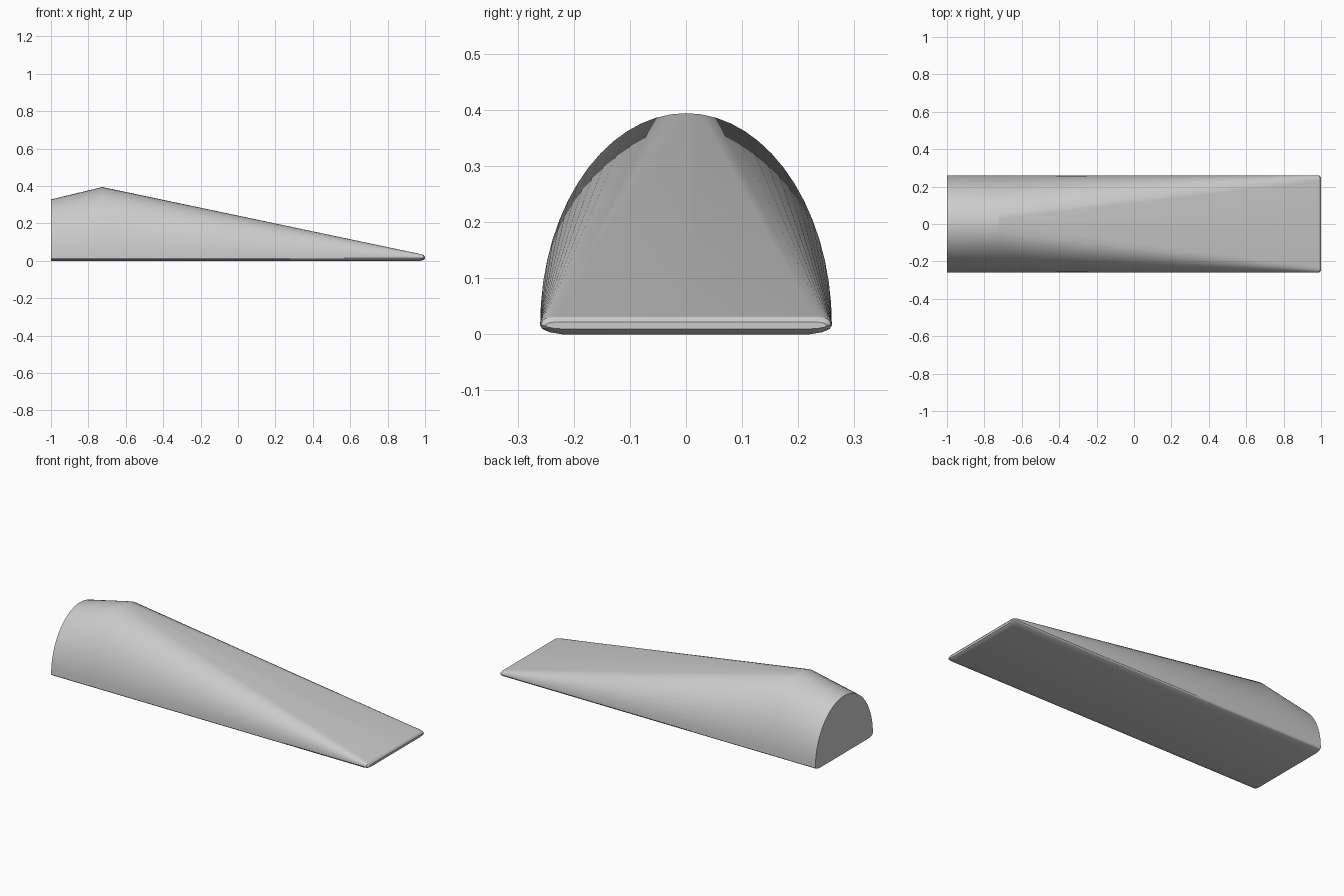
import bpy
import bmesh
from math import cos, sin, pi, radians

cube = bpy.data.objects.get("Cube")
if cube:
    bpy.data.objects.remove(cube, do_unlink=True)

HALF_WIDTH = 0.26
ARCH_STEPS = 30


def make_material(name, colour):
    mat = bpy.data.materials.new(name)
    mat.use_nodes = True
    mat.diffuse_color = colour
    mat.node_tree.nodes["Principled BSDF"].inputs["Base Color"].default_value = colour
    return mat


def section(x, base, shoulder, top, power, width=HALF_WIDTH):
    """Closed cross-section: squared or round arch over a flat, bevelled sole."""
    points = []
    for i in range(ARCH_STEPS + 1):
        a = pi * i / ARCH_STEPS
        c = cos(a)
        side = 0 if abs(c) < 1e-6 else (1 if c > 0 else -1)
        y = side * width * abs(c) ** power
        points.append((x, y, shoulder + (top - shoulder) * sin(a)))
    # Bevelled sole, from right to left
    low = shoulder - base
    sole = [(0.985, 0.6), (0.94, 0.25), (0.85, 0.0)]
    left = [(x, -width * w, base + low * h) for w, h in sole]
    right = [(x, -y, z) for _, y, z in reversed(left)]
    return points + left + right


# Stations from the tall blunt end, over the ridge, to the thin rounded lip
stations = [
    section(-1.0, 0.0, 0.016, 0.328, 1.0),
    section(-0.725, 0.0, 0.016, 0.394, 1.0),
    section(0.975, 0.0, 0.016, 0.036, 0.06),
    section(0.992, 0.004, 0.016, 0.031, 0.06, 0.258),
    section(1.0, 0.009, 0.015, 0.022, 0.06, 0.25),
]

# Loft the stations and cap both ends
bm = bmesh.new()
rings = [[bm.verts.new(p) for p in ring] for ring in stations]
for a, b in zip(rings, rings[1:]):
    n = len(a)
    for i in range(n):
        j = (i + 1) % n
        bm.faces.new((a[i], a[j], b[j], b[i]))
bm.faces.new(rings[0])
bm.faces.new(rings[-1])
bmesh.ops.recalc_face_normals(bm, faces=bm.faces)

mesh = bpy.data.meshes.new("wedge_body")
bm.to_mesh(mesh)
bm.free()
mesh.materials.append(make_material("plain grey", (0.6, 0.6, 0.6, 1.0)))

wedge = bpy.data.objects.new("wedge_body", mesh)
bpy.context.collection.objects.link(wedge)
bpy.ops.object.select_all(action="DESELECT")
wedge.select_set(True)
bpy.context.view_layer.objects.active = wedge
bpy.ops.object.shade_smooth_by_angle(angle=radians(22))
